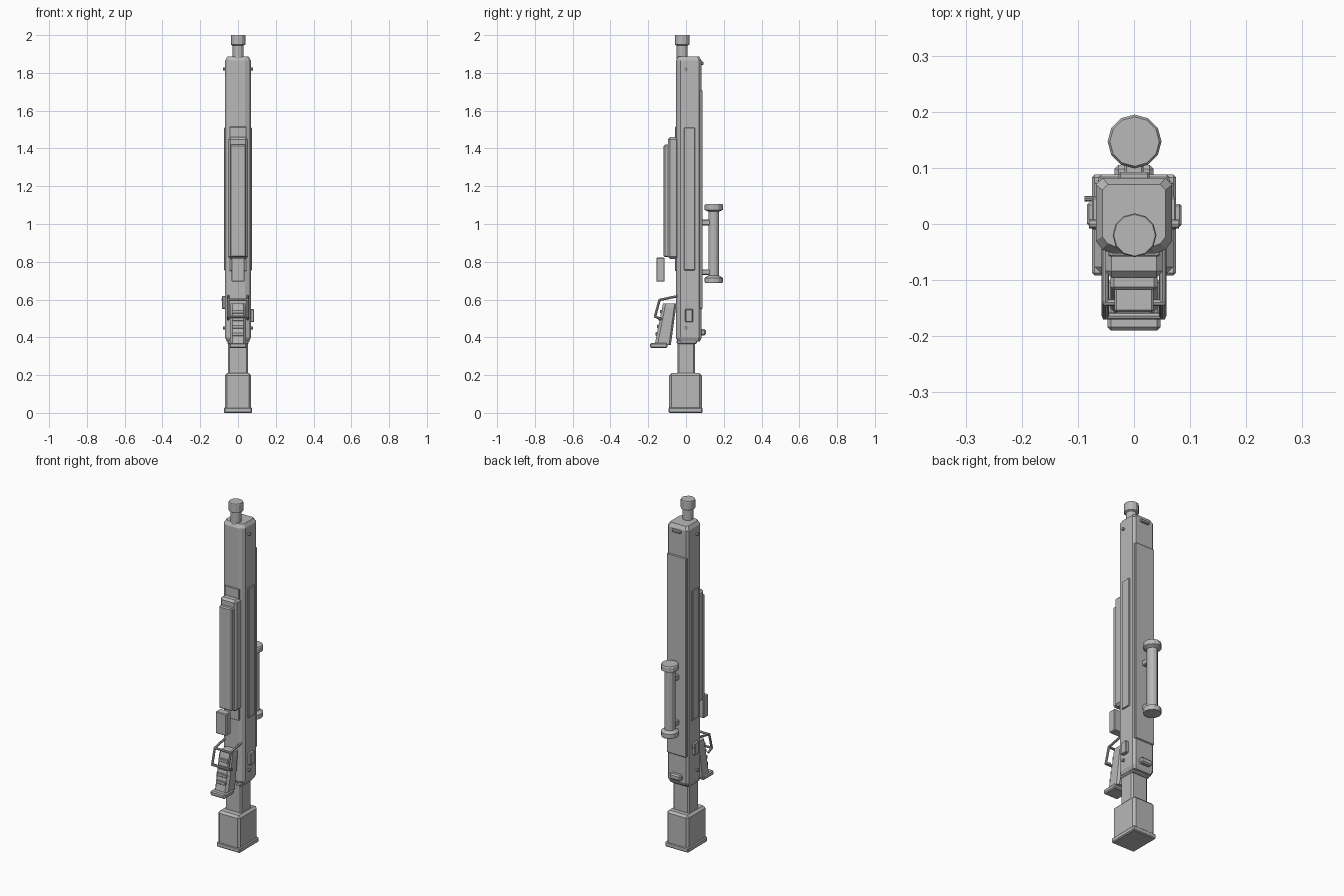
import bpy, bmesh, math
from mathutils import Vector

if "Cube" in bpy.data.objects:
    bpy.data.objects.remove(bpy.data.objects["Cube"])

grey = bpy.data.materials.new("mid grey")
grey.diffuse_color = (0.48, 0.48, 0.48, 1)
grey.use_nodes = True
grey.node_tree.nodes["Principled BSDF"].inputs["Base Color"].default_value = grey.diffuse_color


def finish(name, bm):
    bmesh.ops.recalc_face_normals(bm, faces=bm.faces[:])
    me = bpy.data.meshes.new(name)
    bm.to_mesh(me)
    bm.free()
    me.materials.append(grey)
    ob = bpy.data.objects.new(name, me)
    bpy.context.collection.objects.link(ob)
    return ob


def loft(name, rings):
    """Skin a stack of equal-length rings and cap both ends."""
    bm = bmesh.new()
    rows = [[bm.verts.new(p) for p in r] for r in rings]
    n = len(rows[0])
    for a, b in zip(rows, rows[1:]):
        for i in range(n):
            j = (i + 1) % n
            bm.faces.new((a[i], a[j], b[j], b[i]))
    bm.faces.new(rows[0])
    bm.faces.new(rows[-1])
    return finish(name, bm)


def box(name, x, y, z, bevel=0.0):
    """Box from (min, max) ranges, with chamfered edges."""
    ring = [(x[0], y[0]), (x[1], y[0]), (x[1], y[1]), (x[0], y[1])]
    ob = loft(name, [[(a, b, h) for a, b in ring] for h in z])
    if bevel:
        m = ob.modifiers.new("chamfer", "BEVEL")
        m.width = bevel
        m.segments = 1
    return ob


def lathe(name, cx, cy, profile, sides=12):
    """Round part about a vertical axis from (radius, z) pairs."""
    return loft(name, [[(cx + r * math.sin(2 * math.pi * i / sides),
                         cy + r * math.cos(2 * math.pi * i / sides), z)
                        for i in range(sides)] for r, z in profile])


def rod(name, a, b, r, sides=8):
    """Straight round bar between two points."""
    a, b = Vector(a), Vector(b)
    q = (b - a).to_track_quat('Z', 'Y')
    return loft(name, [[c + q @ Vector((r * math.cos(2 * math.pi * i / sides),
                                        r * math.sin(2 * math.pi * i / sides), 0))
                        for i in range(sides)] for c in (a, b)])


# receiver: faceted section with tapered ends
half = [(0.037, -0.053), (0.057, -0.045), (0.068, -0.03), (0.068, 0.07), (0.056, 0.082)]
section = half + [(-x, y) for x, y in reversed(half)]


def body_ring(s, z):
    return [(x * s, 0.015 + (y - 0.015) * s, z) for x, y in section]


loft("receiver", [body_ring(0.87, 0.378), body_ring(1, 0.398),
                  body_ring(1, 1.865), body_ring(0.83, 1.886)])

# barrel and muzzle
lathe("barrel", 0.001, -0.02, [(0.029, 1.87), (0.029, 1.945), (0.039, 1.95), (0.039, 1.995), (0.037, 2.0)])

# long plates on the rear, front and sides
box("rear_plate", (-0.063, 0.063), (0.07, 0.088), (0.55, 1.71), 0.004)
box("front_plate", (-0.046, 0.046), (-0.058, -0.03), (0.75, 1.515), 0.003)
for s, side in ((-1, "left"), (1, "right")):
    box(side + "_side_panel", sorted((s * 0.06, s * 0.075)), (-0.01, 0.048), (0.755, 1.51), 0.003)
    for z in (0.45, 1.82):
        rod(side + "_pin", (s * 0.06, 0, z), (s * 0.08, 0, z), 0.008)

# stepped fore-end
box("fore_end", (-0.052, 0.052), (-0.096, -0.037), (0.815, 1.46), 0.012)
box("fore_end_step", (-0.042, 0.042), (-0.118, -0.085), (0.825, 1.42), 0.006)
box("front_block", (-0.035, 0.035), (-0.157, -0.113), (0.695, 0.822), 0.004)

# stock tube, butt and base pad
box("stock_tube", (-0.052, 0.052), (-0.046, 0.048), (0.2, 0.385), 0.008)
box("tube_collar", (-0.056, 0.056), (-0.049, 0.058), (0.365, 0.385), 0.005)
box("butt", (-0.07, 0.07), (-0.089, 0.084), (0.015, 0.21), 0.012)
box("butt_pad", (-0.075, 0.075), (-0.092, 0.088), (0.0, 0.028), 0.005)

# raked grip with ridges and a base
g_top, g_bot = (-0.122, -0.05, 0.58), (-0.166, -0.08, 0.36)


def grip_ring(t, w):
    f, b, z = (p + (q - p) * t for p, q in zip(g_top, g_bot))
    c = w - 0.012
    return [(-c, f, z), (c, f, z), (w, f + 0.015, z), (w, b - 0.01, z),
            (c, b, z), (-c, b, z), (-w, b - 0.01, z), (-w, f + 0.015, z)]


loft("grip", [grip_ring(0, 0.038), grip_ring(0.1, 0.042), grip_ring(1, 0.042)])
for i in range(4):
    t = 0.2 + 0.18 * i
    y, z = g_top[0] - 0.044 * t, g_top[2] - 0.22 * t
    box("grip_ridge", (-0.032, 0.032), (y - 0.007, y + 0.008), (z - 0.01, z + 0.01), 0.003)
box("grip_base", (-0.047, 0.047), (-0.19, -0.098), (0.343, 0.37), 0.006)

# guard frame: two bent rails joined by cross bars
path = [(-0.045, 0.618), (-0.14, 0.598), (-0.164, 0.51), (-0.13, 0.495)]
for x in (-0.051, 0.051):
    for a, b in zip(path, path[1:]):
        rod("guard_rail", (x, *a), (x, *b), 0.0065)
for y, z in path[1:3]:
    rod("guard_cross_bar", (-0.055, y, z), (0.055, y, z), 0.0065)

# controls on the sides and lugs on the rear
box("left_lever", (-0.084, -0.06), (-0.003, 0.038), (0.55, 0.62), 0.004)
rod("left_lever_pin", (-0.06, 0.045, 0.6), (-0.088, 0.045, 0.6), 0.005)
box("right_button", (0.06, 0.085), (-0.005, 0.036), (0.48, 0.55), 0.004)
box("upper_lug", (-0.028, 0.028), (0.07, 0.093), (1.843, 1.86), 0.004)
box("lower_lug", (-0.035, 0.035), (0.07, 0.105), (0.41, 0.443), 0.007)

# optic tube with flared ends on two mounts
lathe("optic", 0.001, 0.147, [(0.046, 0.688), (0.048, 0.694), (0.048, 0.715), (0.029, 0.727),
                              (0.029, 1.065), (0.048, 1.075), (0.048, 1.1), (0.044, 1.106)])
for z in (0.745, 1.008):
    box("optic_mount", (-0.017, 0.017), (0.08, 0.13), (z - 0.015, z + 0.015), 0.004)
